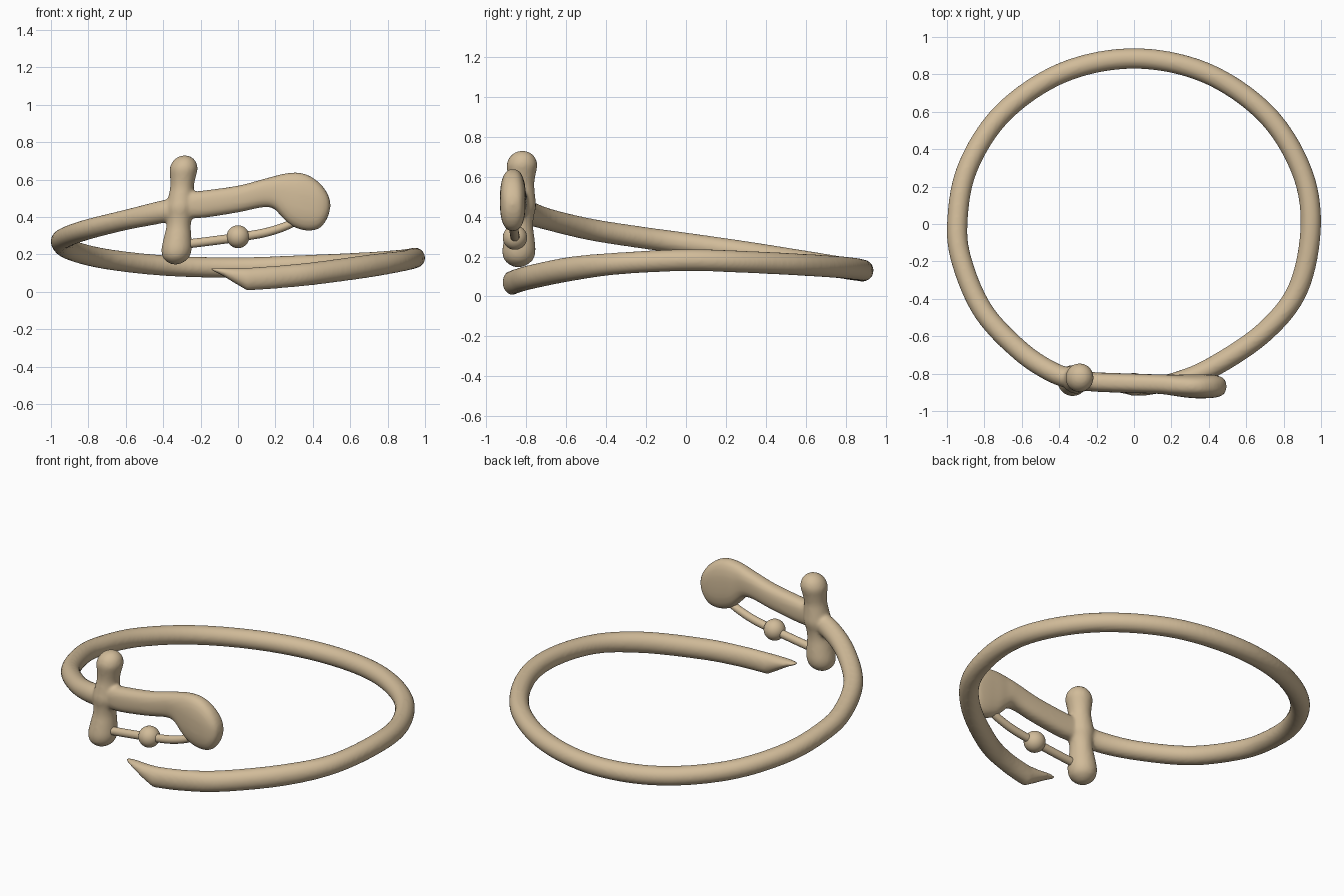
import bpy, bmesh, math
from mathutils import Vector

if "Cube" in bpy.data.objects:
    bpy.data.objects.remove(bpy.data.objects["Cube"])

tan = bpy.data.materials.new("warm tan")
tan.diffuse_color = (0.64, 0.50, 0.32, 1)
tan.use_nodes = True
tan.node_tree.nodes["Principled BSDF"].inputs["Base Color"].default_value = tan.diffuse_color


def spline(pts, steps):
    """Catmull-Rom through tuples of any length."""
    out = []
    for i in range(len(pts) - 1):
        a, b = pts[max(i - 1, 0)], pts[i]
        c, d = pts[i + 1], pts[min(i + 2, len(pts) - 1)]
        for s in range(steps):
            t = s / steps
            out.append(tuple(0.5 * (2 * q + (r - p) * t + (2 * p - 5 * q + 4 * r - w) * t * t
                                    + (3 * q - p - 3 * r + w) * t ** 3)
                             for p, q, r, w in zip(a, b, c, d)))
    return out + [tuple(pts[-1])]


def loft(bm, stations, power=2.0, n=32):
    """Skin closed superellipse sections given as (centre, u axis, v axis)."""
    rings = []
    for c, u, v in stations:
        ring = []
        for k in range(n):
            a = 2 * math.pi * k / n
            x, y = math.cos(a), math.sin(a)
            x = math.copysign(abs(x) ** (2 / power), x)
            y = math.copysign(abs(y) ** (2 / power), y)
            ring.append(bm.verts.new(c + u * x + v * y))
        rings.append(ring)
    for r, s in zip(rings, rings[1:]):
        for k in range(n):
            bm.faces.new((r[k], r[(k + 1) % n], s[(k + 1) % n], s[k]))
    bm.faces.new(rings[0][::-1])
    bm.faces.new(rings[-1])


def path_sections(rows):
    """Rows of x, y, z, side radius, height radius along a path."""
    out = []
    for i, (x, y, z, rs, rz) in enumerate(rows):
        a, b = rows[max(i - 1, 0)], rows[min(i + 1, len(rows) - 1)]
        t = Vector((b[0] - a[0], b[1] - a[1], 0)).normalized()
        out.append((Vector((x, y, z)), Vector((t.y, -t.x, 0)) * rs, Vector((0, 0, rz))))
    return out


def finish(name, bm):
    bmesh.ops.recalc_face_normals(bm, faces=bm.faces)
    me = bpy.data.meshes.new(name)
    bm.to_mesh(me)
    bm.free()
    me.materials.append(tan)
    for p in me.polygons:
        p.use_smooth = True
    ob = bpy.data.objects.new(name, me)
    bpy.context.collection.objects.link(ob)
    return ob


body = bmesh.new()

# Coiled band, from the guard round the back to the blade
R = 0.055
band = [(-0.30, -0.83, 0.45), (-0.42, -0.80, 0.425), (-0.60, -0.685, 0.385), (-0.80, -0.475, 0.335),
        (-0.915, -0.22, 0.295), (-0.945, 0.0, 0.265), (-0.89, 0.30, 0.222), (-0.70, 0.595, 0.175),
        (-0.38, 0.81, 0.14), (0.0, 0.885, 0.13), (0.38, 0.81, 0.143), (0.70, 0.595, 0.158),
        (0.89, 0.30, 0.173), (0.945, 0.0, 0.182), (0.88, -0.34, 0.165), (0.70, -0.575, 0.138),
        (0.42, -0.765, 0.10), (0.22, -0.84, 0.08), (0.05, -0.872, 0.068)]
rows = spline([(x, y, z, R - (0.008 if i > 16 else 0), R + (0.006 if i in (0, 1) or i > 14 else 0))
               for i, (x, y, z) in enumerate(band)], 8)
# Slanted blade tip
rows += [(-0.02, -0.873, 0.088, 0.042, 0.040), (-0.09, -0.868, 0.110, 0.032, 0.019),
         (-0.13, -0.865, 0.119, 0.022, 0.009), (-0.147, -0.864, 0.121, 0.010, 0.005)]
loft(body, path_sections(rows))

# Grip with drooping pommel: x, top, bottom, y centre, half thickness
grip = [(-0.31, 0.53, 0.40, -0.835, 0.05), (-0.20, 0.54, 0.395, -0.845, 0.052),
        (0.0, 0.568, 0.425, -0.852, 0.052), (0.13, 0.602, 0.452, -0.856, 0.052),
        (0.19, 0.618, 0.445, -0.86, 0.055), (0.235, 0.63, 0.400, -0.864, 0.058),
        (0.28, 0.637, 0.358, -0.866, 0.062), (0.33, 0.637, 0.335, -0.868, 0.064),
        (0.38, 0.622, 0.327, -0.868, 0.064), (0.43, 0.588, 0.337, -0.868, 0.061),
        (0.465, 0.548, 0.372, -0.868, 0.051), (0.485, 0.51, 0.415, -0.868, 0.036),
        (0.494, 0.475, 0.455, -0.868, 0.012)]
loft(body, [(Vector((x, y, (t + b) / 2)), Vector((0, h, 0)), Vector((0, 0, max((t - b) / 2, 0.005))))
            for x, t, b, y, h in spline(grip, 4)], power=2.5)

# Crossguard with knobbed ends: height, radius
guard = [(0.73, 0.008), (0.724, 0.03), (0.71, 0.051), (0.688, 0.067), (0.655, 0.075), (0.61, 0.068),
         (0.56, 0.063), (0.50, 0.07), (0.45, 0.076), (0.40, 0.067), (0.35, 0.065), (0.29, 0.074),
         (0.23, 0.081), (0.19, 0.073), (0.167, 0.054), (0.152, 0.03), (0.146, 0.008)]
loft(body, [(Vector((-0.335 + 0.087 * (z - 0.15), -0.84 + 0.036 * (z - 0.15), z)),
             Vector((r, 0, 0)), Vector((0, r * 1.03, 0))) for z, r in spline(guard, 3)])

# Blend the three forms into one smooth casting
ob = finish("sword_bangle_body", body)
rm = ob.modifiers.new("fuse", "REMESH")
rm.mode = "VOXEL"
rm.voxel_size = 0.0095
rm.use_smooth_shade = True
sm = ob.modifiers.new("soften", "SMOOTH")
sm.factor = 0.5
sm.iterations = 7

# Thin knuckle rod from crossguard to pommel
rod = bmesh.new()
line = [(-0.31, -0.845, 0.252), (-0.16, -0.85, 0.27), (0.0, -0.855, 0.292),
        (0.15, -0.86, 0.318), (0.27, -0.863, 0.358), (0.36, -0.866, 0.41)]
loft(rod, path_sections([p + (0.023, 0.024) for p in spline(line, 6)]), n=20)
finish("knuckle_rod", rod)

# Bead on the rod
bead = bmesh.new()
bmesh.ops.create_uvsphere(bead, u_segments=32, v_segments=20, radius=0.061)
bmesh.ops.translate(bead, verts=bead.verts, vec=(0, -0.857, 0.295))
finish("rod_bead", bead)
